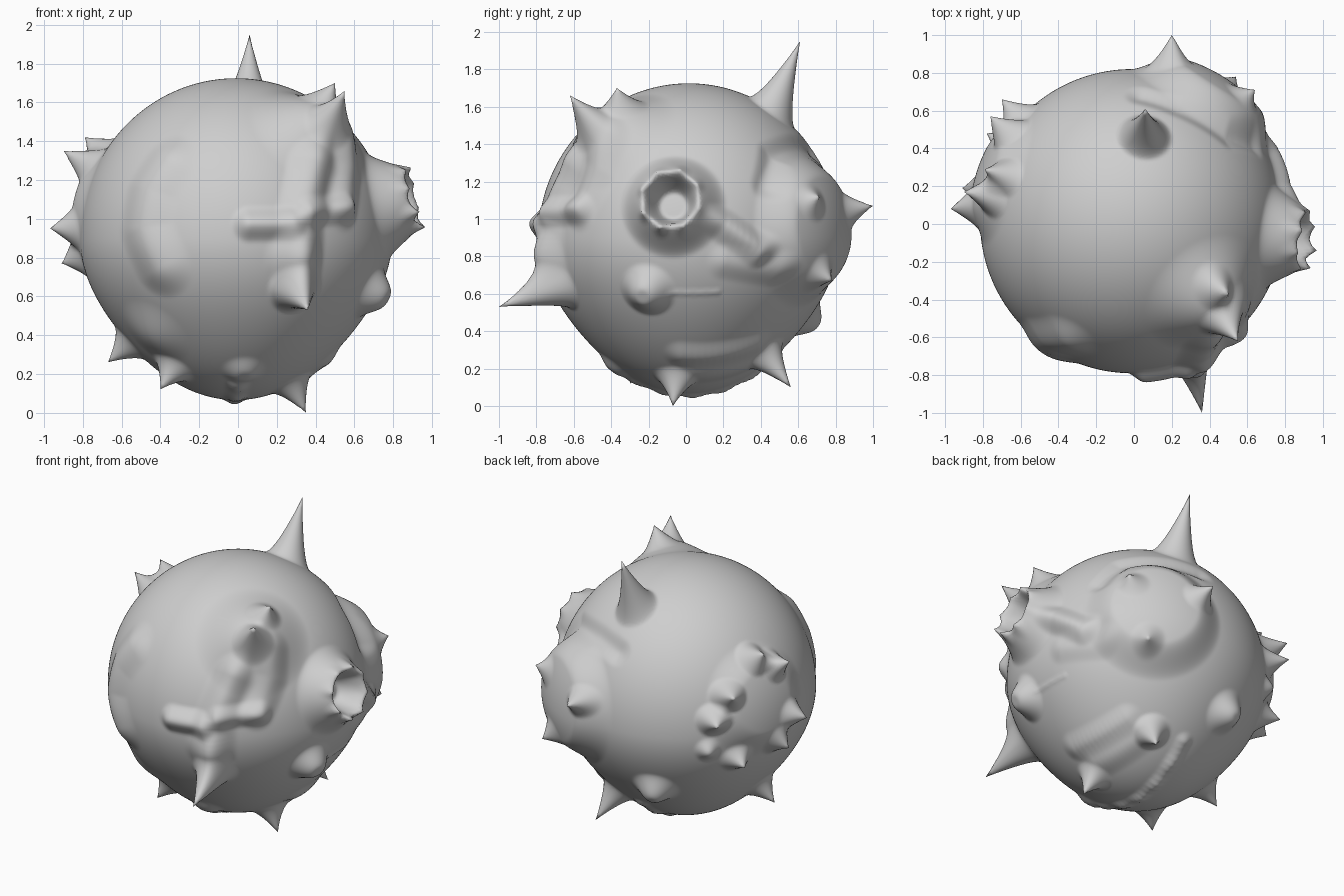
import bpy
import bmesh
import math
import random
from mathutils import Vector, kdtree

if "Cube" in bpy.data.objects:
    bpy.data.objects.remove(bpy.data.objects["Cube"], do_unlink=True)

random.seed(4)
CENTRE = Vector((-0.01, 0.015, 0.895))
RADIUS = 0.83
WIDTH = 0.97


def on_ball(point):
    """Project a point onto the ball, which is slightly slimmer below its middle."""
    direction = (Vector(point) - CENTRE).normalized()
    sink = max(0, -direction.z)
    slim = 1 - 0.38 * sink * sink * (1 - sink)
    direction.x *= WIDTH
    direction.y *= WIDTH
    return CENTRE + direction * RADIUS * slim


def smooth(t):
    t = min(1, max(0, t))
    return t * t * (3 - 2 * t)


# Ball: a dense sphere that is then shaped brush by brush
bm = bmesh.new()
bmesh.ops.create_icosphere(bm, subdivisions=7, radius=RADIUS)
bm.verts.ensure_lookup_table()
tree = kdtree.KDTree(len(bm.verts))
for vert in bm.verts:
    vert.co = on_ball(vert.co + CENTRE)
    tree.insert(vert.co, vert.index)
tree.balance()


def mound(point, radius, height, flat=0.0):
    """Raise (or sink) a round area; flat is the share of level top."""
    middle = on_ball(point)
    normal = (middle - CENTRE).normalized()
    for co, index, dist in tree.find_range(middle, radius):
        weight = smooth((1 - dist / radius) / (1 - flat))
        bm.verts[index].co += normal * height * weight


def spike(tip, radius, base=None, power=1.6):
    """Pull a pointed cone out of the surface up to the tip."""
    root, anchor, _ = tree.find(on_ball(base or tip))
    pull = Vector(tip) - bm.verts[anchor].co
    for co, index, dist in tree.find_range(root, radius):
        bm.verts[index].co += pull * (1 - dist / radius) ** power


def ridge(points, radius, height, rough=0.0):
    """Raise a rounded ridge along a path over the ball."""
    nearest = {}
    for start, end in zip(points, points[1:]):
        for step in range(13):
            sample = on_ball(Vector(start).lerp(Vector(end), step / 12))
            for co, index, dist in tree.find_range(sample, radius):
                nearest[index] = min(dist, nearest.get(index, radius))
    for index, dist in nearest.items():
        vert = bm.verts[index]
        wave = 1 + rough * math.sin(40 * vert.co.y)
        normal = (vert.co - CENTRE).normalized()
        vert.co += normal * height * wave * smooth(1 - dist / radius)


# Broad swellings under the spike groups
mound((0.45, -0.45, 1.5), 0.37, 0.135)
mound((0.42, 0.7, 0.95), 0.45, 0.1, 0.6)
mound((-0.79, 0.28, 1.08), 0.38, 0.06, 0.5)

# Round warts
mound((0.7, -0.21, 0.62), 0.16, 0.09, 0.2)
mound((-0.22, 0.66, 0.47), 0.16, 0.09, 0.1)
mound((-0.55, 0.56, 0.82), 0.09, 0.05)
mound((0.03, -0.4, 0.2), 0.12, 0.03, 0.2)
mound((-0.5, -0.45, 0.35), 0.22, 0.03)
mound((0.3, -0.75, 0.8), 0.17, 0.045)

# Nose ridge with a side arm each way, and the brow that joins it
ridge([(0.33, -0.75, 0.62), (0.32, -0.7, 1.0), (0.38, -0.6, 1.25)], 0.15, 0.06)
ridge([(0.06, -0.8, 0.97), (0.25, -0.75, 0.97)], 0.1, 0.055)
ridge([(0.35, -0.7, 1.02), (0.56, -0.56, 1.05)], 0.09, 0.035)
ridge([(0.56, -0.42, 1.42), (0.58, -0.47, 1.25), (0.53, -0.56, 1.05)], 0.13, 0.035)

# Curved swelling on the front
ridge([(-0.38, -0.65, 1.3), (-0.47, -0.65, 1.15), (-0.49, -0.65, 0.95),
       (-0.41, -0.7, 0.75)], 0.18, 0.04)

# Folds between the crater and the rear swelling
ridge([(0.75, 0.18, 0.97), (0.72, 0.38, 0.84)], 0.11, 0.06)
ridge([(0.72, 0.2, 0.78), (0.62, 0.45, 0.74)], 0.11, 0.02)
ridge([(0.66, 0.45, 1.18), (0.52, 0.48, 1.35), (0.25, 0.65, 1.4),
       (0.04, 0.7, 1.36)], 0.1, -0.025)
ridge([(0.75, -0.08, 0.6), (0.75, 0.18, 0.6)], 0.025, 0.006)

# Lower side fold and the rough seam below
ridge([(0.47, -0.02, 0.28), (0.42, 0.42, 0.28)], 0.11, 0.022)
ridge([(0.36, 0.05, 0.16), (0.3, 0.45, 0.18)], 0.13, 0.02)
ridge([(0, -0.3, 0.14), (-0.02, 0.05, 0.06), (0, 0.5, 0.25)], 0.07, 0.018, 0.3)

# Crater: raised collar, jagged rim, sunken middle
crater = Vector((0.77, -0.07, 1.07))
mound(crater, 0.29, 0.16, 0.42)
axis = (crater - CENTRE).normalized()
side = axis.cross(Vector((0, 0, 1))).normalized()
up = side.cross(axis)
mound(crater, 0.16, -0.19, 0.4)
for k in range(8):
    angle = k * math.tau / 8 + 0.3
    offset = (side * math.cos(angle) + up * math.sin(angle)) * 0.15
    rim = on_ball(crater + offset)
    spike(rim + axis * random.uniform(0.15, 0.19) + offset * 0.1, 0.06, rim)

# Large horns on top and on the nose
spike((0.06, 0.61, 1.95), 0.15, (0.06, 0.48, 1.57), 1.6)
spike((0.36, -1.0, 0.53), 0.15, (0.32, -0.72, 0.63), 1.8)

# Twin tips on the upper front swelling
spike((0.55, -0.62, 1.66), 0.13, (0.48, -0.52, 1.47))
spike((0.5, -0.37, 1.7), 0.12)

# Spikes on the rear swelling
for tip in [(0.2, 1.0, 1.07), (0.64, 0.71, 1.12), (0.54, 0.78, 0.67)]:
    spike(tip, 0.11)

# Ring of spikes on the right side
for tip in [(-0.97, 0.08, 0.95), (-0.9, 0.17, 1.35), (-0.79, 0.29, 1.42),
            (-0.91, 0.19, 0.77), (-0.78, 0.48, 0.71), (-0.7, 0.66, 1.03),
            (-0.76, 0.57, 1.21)]:
    spike(tip, 0.11, power=1.4)

# Stubby feet
for tip in [(0.35, -0.07, 0.0), (0.29, 0.56, 0.1), (-0.67, 0.0, 0.26),
            (-0.4, -0.3, 0.12)]:
    spike(tip, 0.12)

# Finish as one smooth grey object
mesh = bpy.data.meshes.new("spiky_ball")
bm.to_mesh(mesh)
bm.free()
mesh.polygons.foreach_set("use_smooth", [True] * len(mesh.polygons))
ball = bpy.data.objects.new("spiky_ball", mesh)
bpy.context.collection.objects.link(ball)

grey = bpy.data.materials.new("light_grey")
grey.use_nodes = True
colour = (0.62, 0.62, 0.62, 1)
grey.diffuse_color = colour
grey.node_tree.nodes["Principled BSDF"].inputs["Base Color"].default_value = colour
mesh.materials.append(grey)
